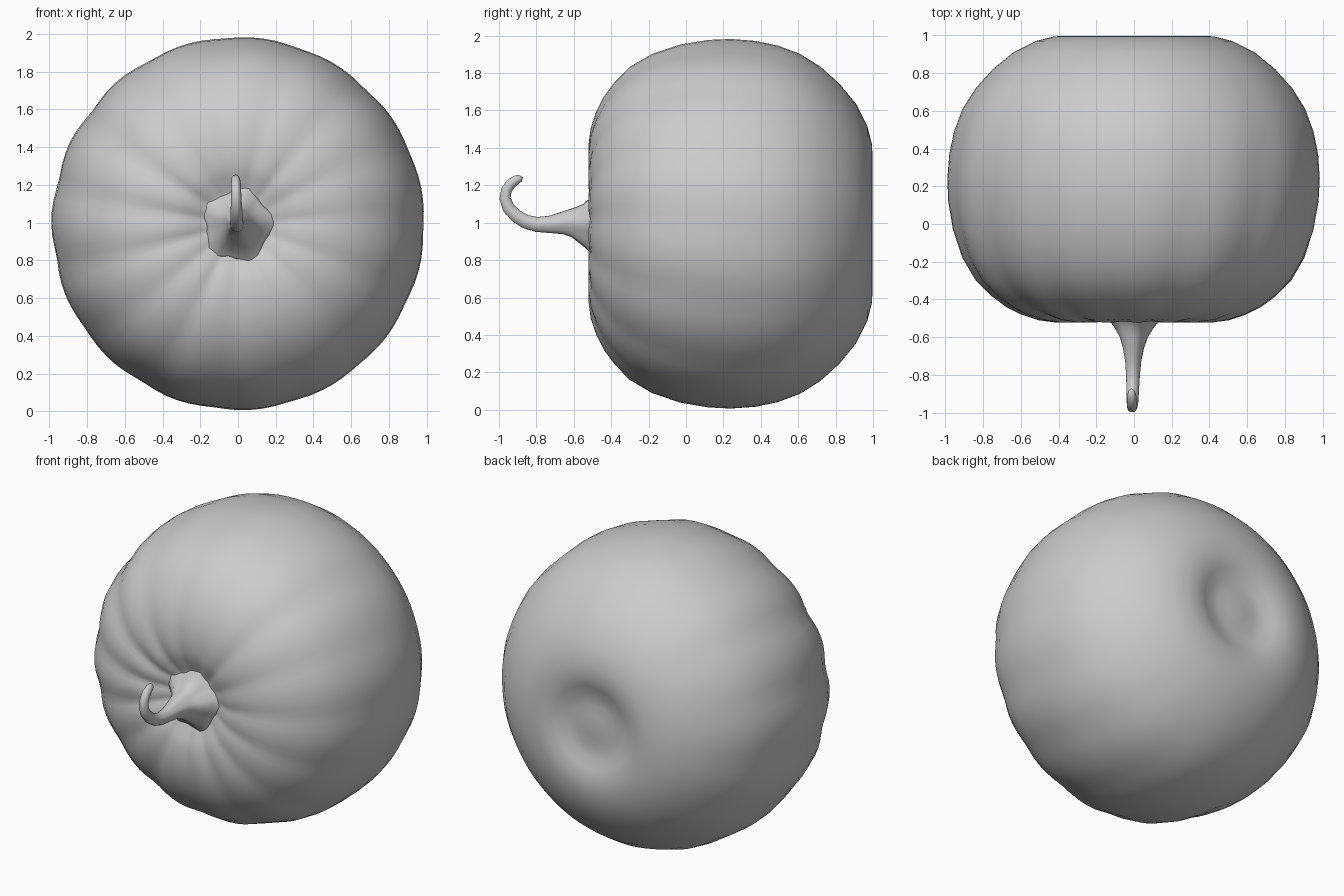
import bpy, bmesh, math, random
from mathutils import Vector

if "Cube" in bpy.data.objects:
    bpy.data.objects.remove(bpy.data.objects["Cube"])

random.seed(4)


def skin(name, rings, caps):
    """Skin a list of closed rings; caps are the end points."""
    bm = bmesh.new()
    loops = [[bm.verts.new(p) for p in ring] for ring in rings]
    n = len(loops[0])
    for a, b in zip(loops, loops[1:]):
        for i in range(n):
            j = (i + 1) % n
            bm.faces.new((a[i], a[j], b[j], b[i]))
    for loop, point in ((loops[0], caps[0]), (loops[-1], caps[1])):
        tip = bm.verts.new(point)
        for i in range(n):
            bm.faces.new((loop[i], loop[(i + 1) % n], tip))
    bmesh.ops.recalc_face_normals(bm, faces=bm.faces)
    mesh = bpy.data.meshes.new(name)
    bm.to_mesh(mesh)
    bm.free()
    mesh.polygons.foreach_set("use_smooth", [True] * len(mesh.polygons))
    obj = bpy.data.objects.new(name, mesh)
    bpy.context.collection.objects.link(obj)
    return obj


# Pumpkin body: lathe around the y axis, (radius, y) from stem pit to back dent
profile = [(.07, -.45), (.14, -.455), (.20, -.475), (.26, -.505), (.33, -.522),
           (.42, -.522), (.51, -.51), (.60, -.48), (.68, -.44), (.76, -.38),
           (.84, -.30), (.91, -.18), (.96, -.03), (.985, .12), (.99, .24),
           (.98, .37), (.955, .49), (.91, .61), (.84, .72), (.75, .82),
           (.64, .91), (.52, .97), (.42, .995), (.34, .997), (.27, .98),
           (.21, .955), (.14, .95), (.07, .955)]
SEGMENTS = 96
LOBES = 15
depths = [random.uniform(.35, 1.0) for _ in range(LOBES)]


def groove(angle):
    t = (angle / math.tau * LOBES) % LOBES
    k = round(t)
    return depths[k % LOBES] * math.exp(-((t - k) / .24) ** 2)


rings = []
for r, y in profile:
    fade = max(0, min(1, (1.0 - y) / 1.5))          # grooves fade to the back
    near = max(0, min(1, (r - .1) / .25))           # and inside the stem pit
    ring = []
    for i in range(SEGMENTS):
        a = math.tau * i / SEGMENTS
        g = groove(a + .12 * y) * near
        rr = r - .03 * g * fade * r
        yy = y + (.03 * g * max(0, 1 - r) if y < 0 else 0)
        ring.append((rr * math.cos(a), yy, .995 + rr * math.sin(a)))
    rings.append(ring)
skin("pumpkin_body", rings, ((0, -.45, .995), (0, .96, .995)))

# Stem: tapered hooked tube, (y, z, radius), flaring into a ribbed foot
path = [(-.44, .985, .23), (-.475, .985, .18), (-.51, .985, .14),
        (-.55, .985, .11), (-.60, 1.0, .08), (-.66, .997, .06),
        (-.73, .99, .046), (-.80, .99, .04), (-.86, 1.006, .037),
        (-.91, 1.037, .035), (-.95, 1.08, .033), (-.968, 1.13, .03),
        (-.96, 1.175, .029), (-.935, 1.21, .028), (-.905, 1.23, .025),
        (-.885, 1.238, .018)]
rings = []
for k, (y, z, r) in enumerate(path):
    p, q = path[max(k - 1, 0)], path[min(k + 1, len(path) - 1)]
    tangent = Vector((0, q[0] - p[0], q[1] - p[1])).normalized()
    if k < 4:
        tangent = Vector((0, -1, 0))
    side = Vector((1, 0, 0))
    up = side.cross(tangent)
    centre = Vector((-.014 * k / len(path), y, z))
    ring = []
    for i in range(20):
        a = math.tau * i / 20
        rr = r * (1 + min(.12, r * .7) * math.cos(5 * a + .6))
        ring.append(centre + side * (rr * .92 * math.cos(a)) + up * (rr * math.sin(a)))
    rings.append(ring)
skin("stem", rings, ((0, -.43, .985), (-.014, -.872, 1.243)))
